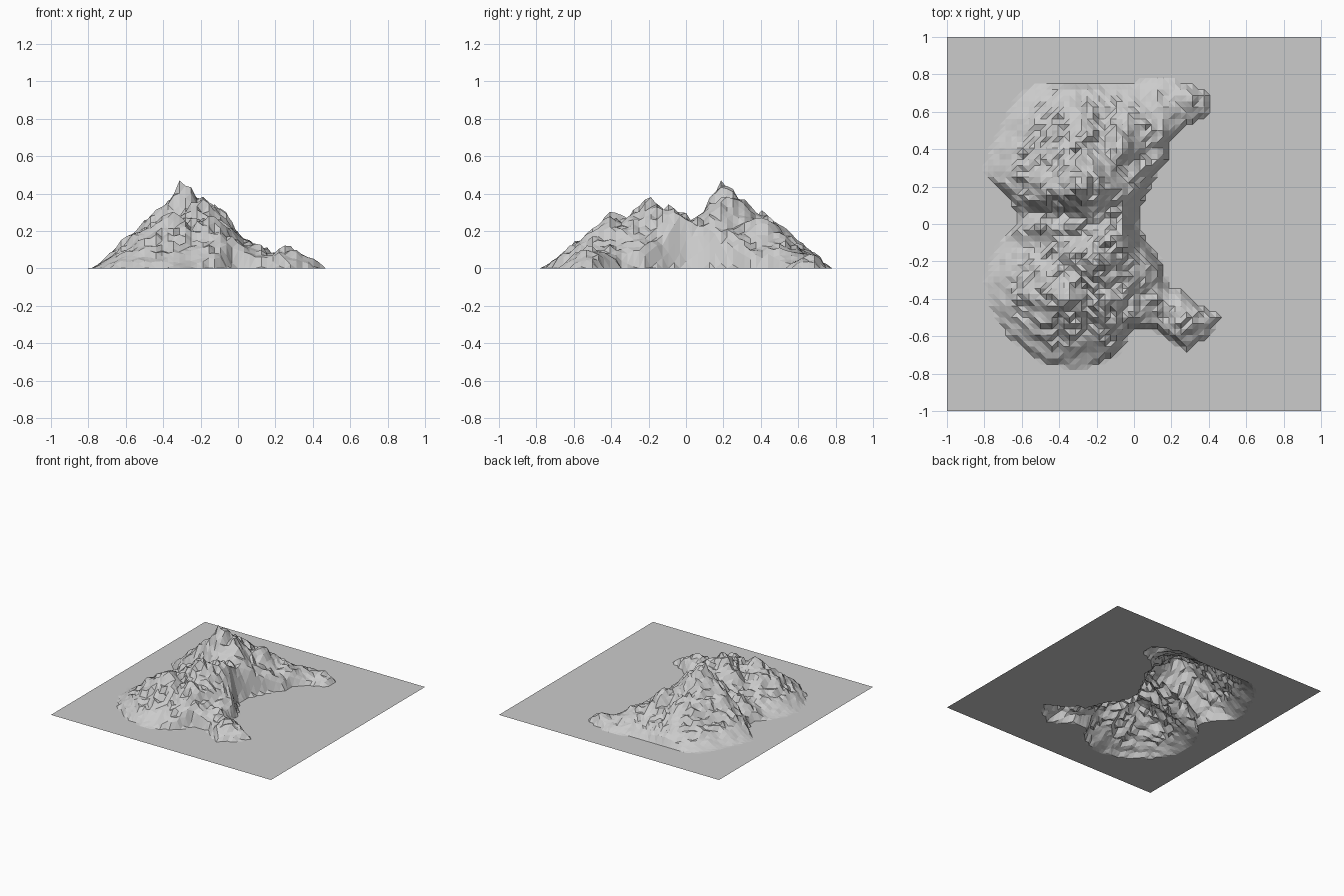
import bpy, bmesh, random
from math import hypot, exp
from mathutils import Vector, noise

if "Cube" in bpy.data.objects:
    bpy.data.objects.remove(bpy.data.objects["Cube"])

random.seed(4)

# Footprint of the crescent mountain
OUTLINE = [(.40, .70), (.38, .58), (.25, .52), (.17, .42), (.18, .35), (.10, .25), (.03, .1),
           (.01, 0), (.05, -.08), (.15, -.22), (.17, -.36), (.25, -.36), (.31, -.42),
           (.46, -.5), (.38, -.6), (.27, -.67), (.18, -.6), (.1, -.55), (-.02, -.56),
           (-.1, -.7), (-.3, -.77), (-.5, -.72), (-.66, -.6), (-.77, -.42), (-.79, -.25),
           (-.7, -.08), (-.6, .02), (-.66, .14), (-.78, .25), (-.79, .4), (-.72, .57),
           (-.6, .7), (-.45, .75), (0, .75), (.2, .76)]

# Summits and ridge knolls: x, y, height, radius
PEAKS = [(-.28, .20, .46, .52), (-.30, .40, .31, .42), (-.08, .40, .28, .38),
         (.06, .50, .15, .28), (.15, .62, .09, .2), (.30, .66, .07, .17),
         (-.12, .06, .29, .3), (-.12, -.08, .35, .45), (-.2, -.2, .37, .48),
         (-.36, -.36, .32, .43), (-.16, -.40, .29, .38), (.08, -.42, .13, .25),
         (.25, -.50, .13, .22), (.36, -.52, .07, .14)]

# Height limit as the ridge falls away to the right
CEILING = [(-.12, .38), (-.05, .26), (.01, .16), (.1, .11), (.28, .11), (.36, .06), (.5, .01)]


def inside_distance(x, y):
    best, inside = 9, False
    for (ax, ay), (bx, by) in zip(OUTLINE, OUTLINE[1:] + OUTLINE[:1]):
        dx, dy = bx - ax, by - ay
        t = max(0, min(1, ((x - ax) * dx + (y - ay) * dy) / (dx * dx + dy * dy)))
        best = min(best, hypot(x - ax - t * dx, y - ay - t * dy))
        if (ay > y) != (by > y) and x < ax + (y - ay) * dx / dy:
            inside = not inside
    return best if inside else 0


def ceiling(x):
    for (ax, az), (bx, bz) in zip(CEILING, CEILING[1:]):
        if ax <= x <= bx:
            return az + (bz - az) * (x - ax) / (bx - ax)
    return 1 if x < 0 else 0


def height(x, y):
    d = inside_distance(x, y)
    if d == 0:
        return 0
    h = max(p[2] * max(0, 1 - hypot(x - p[0], y - p[1]) / p[3]) ** 1.2 for p in PEAKS)
    # gully splitting the left slope
    reach = max(0, min(1, (-.15 - x) / .2))
    h -= min(h * .6, .11) * reach * exp(-((y - .06) / .055) ** 2)
    h = min(h, ceiling(x))
    # craggy rock detail, fading out at the foot
    rough = noise.noise(Vector((x * 9, y * 9, 2))) * .8 + noise.noise(Vector((x * 21, y * 21, 7))) * .6
    h += (rough * .04 + random.uniform(-.018, .018)) * min(1, h / .14)
    # steep cliff on the inner side
    return max(0, min(h, d * 3.6))


# Terrain sheet
bm = bmesh.new()
bmesh.ops.create_grid(bm, x_segments=64, y_segments=64, size=1)
for v in bm.verts:
    v.co.z = height(v.co.x, v.co.y)
top = max(bm.verts, key=lambda v: v.co.z)
if top.co.z < .47:
    top.co.z = .47
bmesh.ops.triangulate(bm, faces=bm.faces[:])
mesh = bpy.data.meshes.new("mountain_terrain")
bm.to_mesh(mesh)
bm.free()
bpy.context.collection.objects.link(bpy.data.objects.new("mountain_terrain", mesh))
